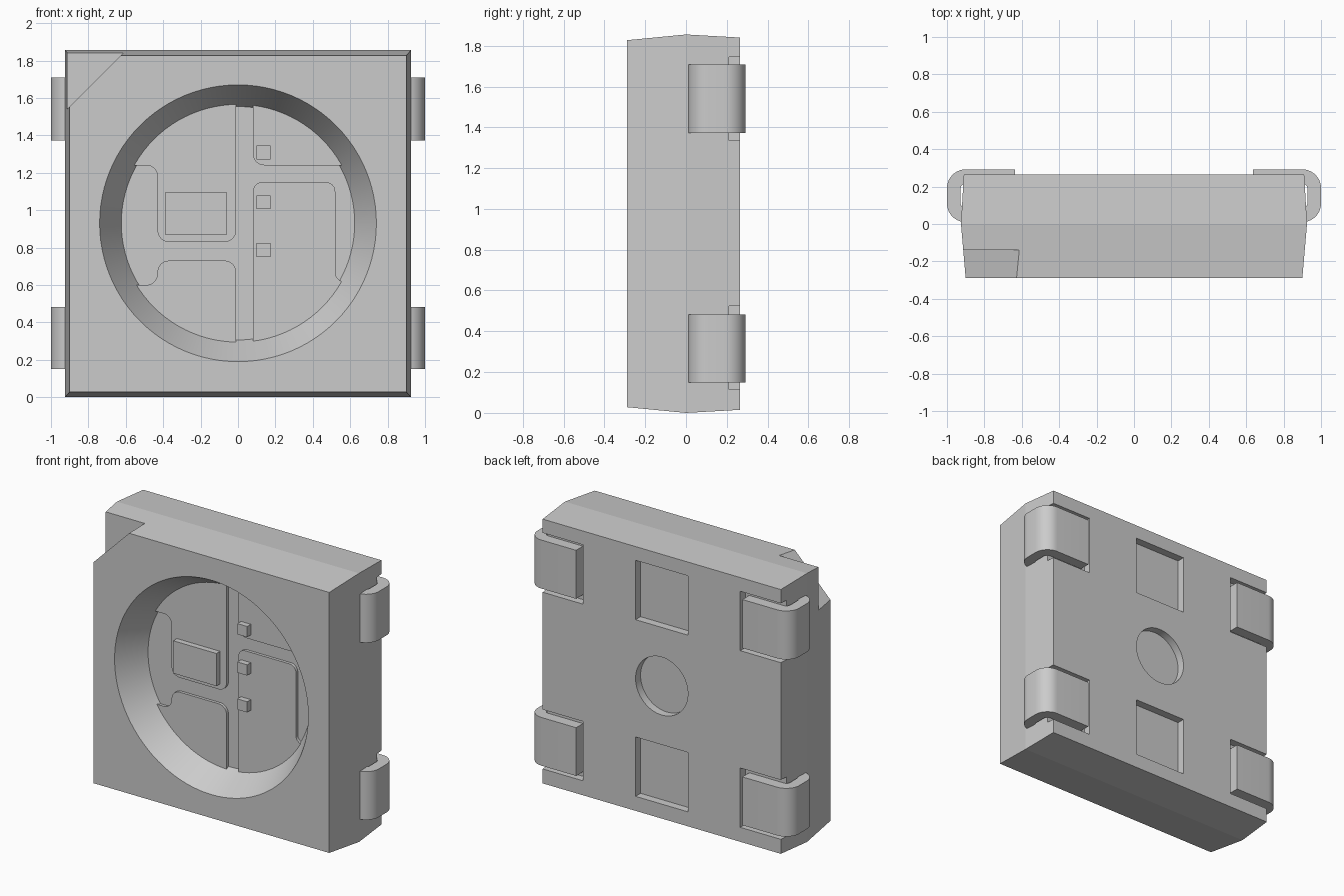
import bpy, bmesh
from math import sin, cos, tan, pi, radians, asin, acos, degrees
from mathutils import Vector

if "Cube" in bpy.data.objects:
    bpy.data.objects.remove(bpy.data.objects["Cube"])

CZ = 0.93            # height of the round window centre
FLOOR, PAD = -0.09, -0.11


def loft(name, rings, angle=None):
    """Closed solid through matching rings of 3D points."""
    bm = bmesh.new()
    vs = [[bm.verts.new(p) for p in r] for r in rings]
    n = len(vs[0])
    for a, b in zip(vs, vs[1:]):
        for i in range(n):
            j = (i + 1) % n
            bm.faces.new((a[i], a[j], b[j], b[i]))
    bm.faces.new(vs[0])
    bm.faces.new(vs[-1])
    bmesh.ops.recalc_face_normals(bm, faces=bm.faces)
    me = bpy.data.meshes.new(name)
    bm.to_mesh(me)
    bm.free()
    ob = bpy.data.objects.new(name, me)
    bpy.context.collection.objects.link(ob)
    if angle:
        smooth(ob, angle)
    return ob


def smooth(ob, angle):
    bpy.ops.object.select_all(action='DESELECT')
    ob.select_set(True)
    bpy.context.view_layer.objects.active = ob
    bpy.ops.object.shade_smooth_by_angle(angle=radians(angle))


def prism(name, pts, y0, y1, angle=None):
    return loft(name, [[(x, y, z) for x, z in pts] for y in (y0, y1)], angle)


def rect(x0, x1, z0, z1):
    return [(x0, z0), (x1, z0), (x1, z1), (x0, z1)]


def arc(cx, cz, r, a0, a1, n):
    return [(cx + r * cos(radians(a0 + (a1 - a0) * i / n)),
             cz + r * sin(radians(a0 + (a1 - a0) * i / n))) for i in range(n + 1)]


def circle(r, n=96):
    return arc(0, CZ, r, 0, 360, n)[:-1]


def fillet(prev, p, nxt, r, n=6):
    """Round the corner p with radius r."""
    p = Vector(p)
    u, v = (Vector(prev) - p).normalized(), (Vector(nxt) - p).normalized()
    half = u.angle(v) / 2
    c = p + (u + v).normalized() * (r / sin(half))
    s, e = p + u * (r / tan(half)) - c, p + v * (r / tan(half)) - c
    return [tuple(c + s.lerp(e, i / n).normalized() * r) for i in range(n + 1)]


# Body: widest in the middle, tapering to front and back
body = loft("housing", [[(x, y, z) for x, z in rect(-w, w, b, 1.855 - b)]
                        for y, w, b in ((-0.29, 0.90, 0.028), (0, 0.925, 0), (0.265, 0.91, 0.015))])

# Cutters: conical window, corner mark, back pockets, lead slots
SLOTS = ((0.115, 0.525), (1.335, 1.745))
cutters = [
    loft("window_cut", [[(x, y, z) for x, z in circle(r)] for y, r in ((-0.34, 0.769), (FLOOR, 0.624))]),
    prism("corner_cut", [(-1.0, 1.455), (-0.5, 1.955), (-1.0, 1.955)], -0.4, -0.14),
    prism("round_pocket_cut", circle(0.2, 64), 0.21, 0.4),
]
for z0, z1 in SLOTS:
    for x0, x1 in ((-0.2, 0.2), (-1.1, -0.60), (0.60, 1.1)):
        cutters.append(prism("pocket_cut", rect(x0, x1, z0, z1), 0.21, 0.4))
bpy.context.view_layer.objects.active = body
for c in cutters:
    c.hide_render = True
    m = body.modifiers.new("cut", 'BOOLEAN')
    m.operation, m.solver, m.object = 'DIFFERENCE', 'EXACT', c
    bpy.ops.object.modifier_apply(modifier=m.name)
for c in cutters:
    bpy.data.objects.remove(c)
smooth(body, 6)

# Contact plates on the window floor: an arc of the rim closed by rounded corners
R = 0.638


def plate(name, a0, a1, corners):
    pts = arc(0, 0, R, a0, a1, 24)
    path = [pts[-1]] + [c[:2] for c in corners] + [pts[0]]
    for i, c in enumerate(corners):
        pts += fillet(path[i], path[i + 1], path[i + 2], c[2])
    prism(name, [(x, z + CZ) for x, z in pts], PAD, FLOOR + 0.002, 25)


up = degrees(asin(0.31 / R))
dn = degrees(asin(0.33 / R))
le = degrees(acos(-0.01 / R))
ri = degrees(acos(0.08 / R))
plate("plate_upper_left", le, 180 - up, [(-0.43, 0.31, 0.06), (-0.43, -0.10, 0.06), (-0.01, -0.10, 0.06)])
plate("plate_lower_left", 180 + dn, 360 - le, [(-0.01, -0.20, 0.06), (-0.43, -0.20, 0.06), (-0.43, -0.33, 0.06)])
plate("plate_upper_right", up, ri, [(0.08, 0.31, 0.06)])
plate("plate_lower_right", -ri, -29.5, [(0.52, -0.285, 0.04), (0.52, 0.22, 0.05), (0.08, 0.22, 0.05)])

# Chips sitting on the plates
prism("large_chip", rect(-0.39, -0.06, 0.87, 1.095), PAD - 0.04, PAD + 0.002)
for z in (0.7875, 1.0425, 1.3075):
    prism("small_chip", rect(0.10, 0.175, z - 0.037, z + 0.037), PAD - 0.04, PAD + 0.002)

# Four bent leads: C-shaped strip profile in x/y, extruded along z
strip = ([(0.635, 0.292)] + arc(0.90, 0.192, 0.10, 90, 0, 10) + arc(0.90, 0.11, 0.10, 0, -90, 10)
         + [(0.86, 0.01), (0.86, 0.085)] + arc(0.90, 0.11, 0.027, -90, 0, 5)
         + arc(0.90, 0.19, 0.027, 0, 90, 5) + [(0.635, 0.217)])
for s in (-1, 1):
    for z0, z1 in ((0.15, 0.483), (1.373, 1.708)):
        loft("lead", [[(s * x, y, z) for x, y in strip] for z in (z0, z1)], 30)
